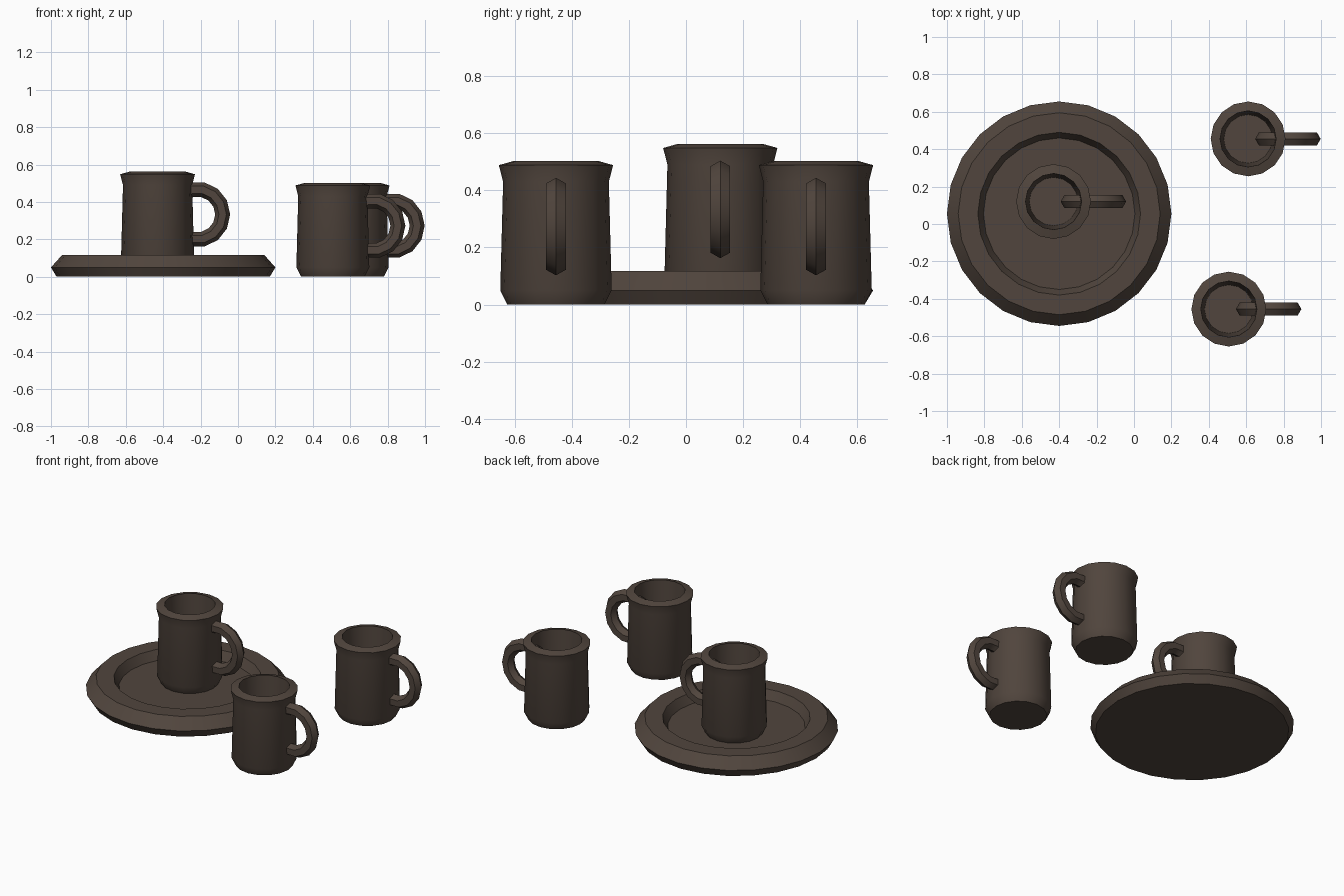
import bpy, bmesh, math

if "Cube" in bpy.data.objects:
    bpy.data.objects.remove(bpy.data.objects["Cube"])

brown = bpy.data.materials.new("dark_brown_clay")
brown.diffuse_color = (0.082, 0.060, 0.047, 1)
brown.use_nodes = True
brown.node_tree.nodes["Principled BSDF"].inputs["Base Color"].default_value = brown.diffuse_color


def finish(name, bm, loc):
    bmesh.ops.recalc_face_normals(bm, faces=bm.faces)
    me = bpy.data.meshes.new(name)
    bm.to_mesh(me)
    bm.free()
    ob = bpy.data.objects.new(name, me)
    ob.location = loc
    me.materials.append(brown)
    bpy.context.collection.objects.link(ob)
    bpy.ops.object.select_all(action='DESELECT')
    ob.select_set(True)
    bpy.context.view_layer.objects.active = ob
    bpy.ops.object.shade_smooth_by_angle(angle=math.radians(30))
    return ob


def bridge(bm, rings, closed=False):
    """Quads between successive closed rings of vertices."""
    pairs = list(zip(rings, rings[1:]))
    if closed:
        pairs.append((rings[-1], rings[0]))
    for a, b in pairs:
        n = len(a)
        for i in range(n):
            j = (i + 1) % n
            bm.faces.new((a[i], a[j], b[j], b[i]))


def lathe(name, profile, sides, loc):
    """Turn a (radius, z) profile about z and cap both ends."""
    bm = bmesh.new()
    rings = []
    for r, z in profile:
        rings.append([bm.verts.new((r * math.cos(t), r * math.sin(t), z))
                      for t in (2 * math.pi * i / sides for i in range(sides))])
    bridge(bm, rings)
    bm.faces.new(rings[0])
    bm.faces.new(rings[-1])
    return finish(name, bm, loc)


def ring_handle(name, loc, major=0.135, minor=0.04, steps=14, sides=6):
    """Upright six-sided ring in the xz plane, sunk into the mug wall."""
    bm = bmesh.new()
    rings = []
    for i in range(steps):
        t = 2 * math.pi * i / steps
        ring = []
        for k in range(sides):
            p = 2 * math.pi * k / sides
            r = major + minor * math.cos(p)
            ring.append(bm.verts.new((r * math.cos(t), minor * math.sin(p), r * math.sin(t))))
        rings.append(ring)
    bridge(bm, rings, closed=True)
    return finish(name, bm, loc)


# plate with raised rim and sunken floor
plate_profile = [(0.57, 0), (0.60, 0.05), (0.54, 0.117), (0.435, 0.117), (0.405, 0.06)]
lathe("plate", plate_profile, 24, (-0.40, 0.055, 0))

# mugs: outer wall, flared lip, inner wall, inner floor
mug_profile = [(0.17, 0), (0.195, 0.05), (0.185, 0.43), (0.20, 0.488),
               (0.15, 0.502), (0.13, 0.05)]
mugs = {"plate_mug": (-0.43, 0.12, 0.06),
        "front_mug": (0.507, -0.455, 0),
        "back_mug": (0.61, 0.455, 0)}
for name, (x, y, z) in mugs.items():
    lathe(name, mug_profile, 16, (x, y, z))
    ring_handle(name + "_handle", (x + 0.213, y, z + 0.273))
